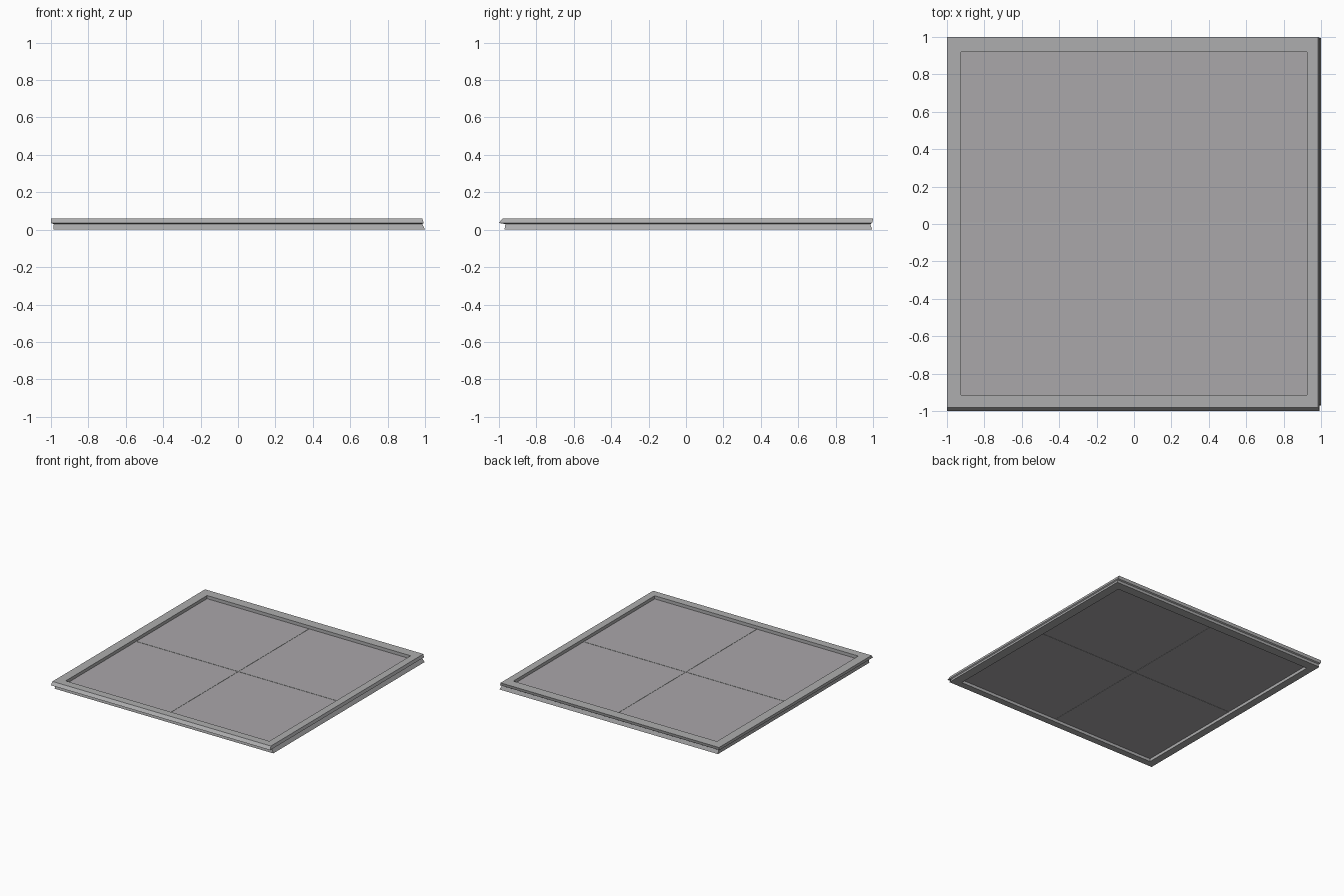
import bpy, bmesh

if "Cube" in bpy.data.objects:
    bpy.data.objects.remove(bpy.data.objects["Cube"])

def material(name, c):
    m = bpy.data.materials.new(name)
    m.diffuse_color = (*c, 1)
    m.use_nodes = True
    m.node_tree.nodes["Principled BSDF"].inputs["Base Color"].default_value = m.diffuse_color
    return m

FRAME = material("frame grey", (0.42, 0.42, 0.425))
PANE = material("panel grey", (0.40, 0.385, 0.40))

def finish(bm, name, mat):
    bmesh.ops.recalc_face_normals(bm, faces=bm.faces[:])
    me = bpy.data.meshes.new(name)
    bm.to_mesh(me)
    bm.free()
    me.materials.append(mat)
    ob = bpy.data.objects.new(name, me)
    bpy.context.collection.objects.link(ob)
    return ob

def box(name, x0, x1, y0, y1, z0, z1, mat):
    bm = bmesh.new()
    bmesh.ops.create_cube(bm, size=1)
    for v in bm.verts:
        v.co.x = x0 + (v.co.x + .5) * (x1 - x0)
        v.co.y = y0 + (v.co.y + .5) * (y1 - y0)
        v.co.z = z0 + (v.co.z + .5) * (z1 - z0)
    return finish(bm, name, mat)

# Frame: rectangular rings swept around the grooved outer profile and inner wall
rings = [  # x0, x1, y0, y1, z
    (-1, .985, -.98, 1, .06),
    (-1, .993, -1, .995, .036),
    (-.985, .985, -.965, .985, .03),
    (-.987, 1, -.97, .995, 0),
    (-.925, .925, -.915, .92, 0),
    (-.925, .925, -.915, .92, .06),
]
bm = bmesh.new()
loops = [[bm.verts.new(p) for p in ((a, c, z), (b, c, z), (b, d, z), (a, d, z))]
         for a, b, c, d, z in rings]
for i, r in enumerate(loops):
    n = loops[(i + 1) % len(loops)]
    for k in range(4):
        j = (k + 1) % 4
        bm.faces.new((r[k], r[j], n[j], n[k]))
finish(bm, "outer_frame", FRAME)

# Four recessed panels
for nx, xa, xb in (("left", -.93, -.005), ("right", .003, .93)):
    for ny, ya, yb in (("front", -.92, -.001), ("back", .009, .925)):
        box(f"{ny}_{nx}_panel", xa, xb, ya, yb, .024, .034, PANE)

# Thin dividing bars in the cross-shaped joint
box("long_divider", -.005, .003, -.92, .925, .022, .036, FRAME)
for n, xa, xb in (("left", -.93, -.005), ("right", .003, .93)):
    box(f"{n}_divider", xa, xb, -.001, .009, .022, .036, FRAME)
